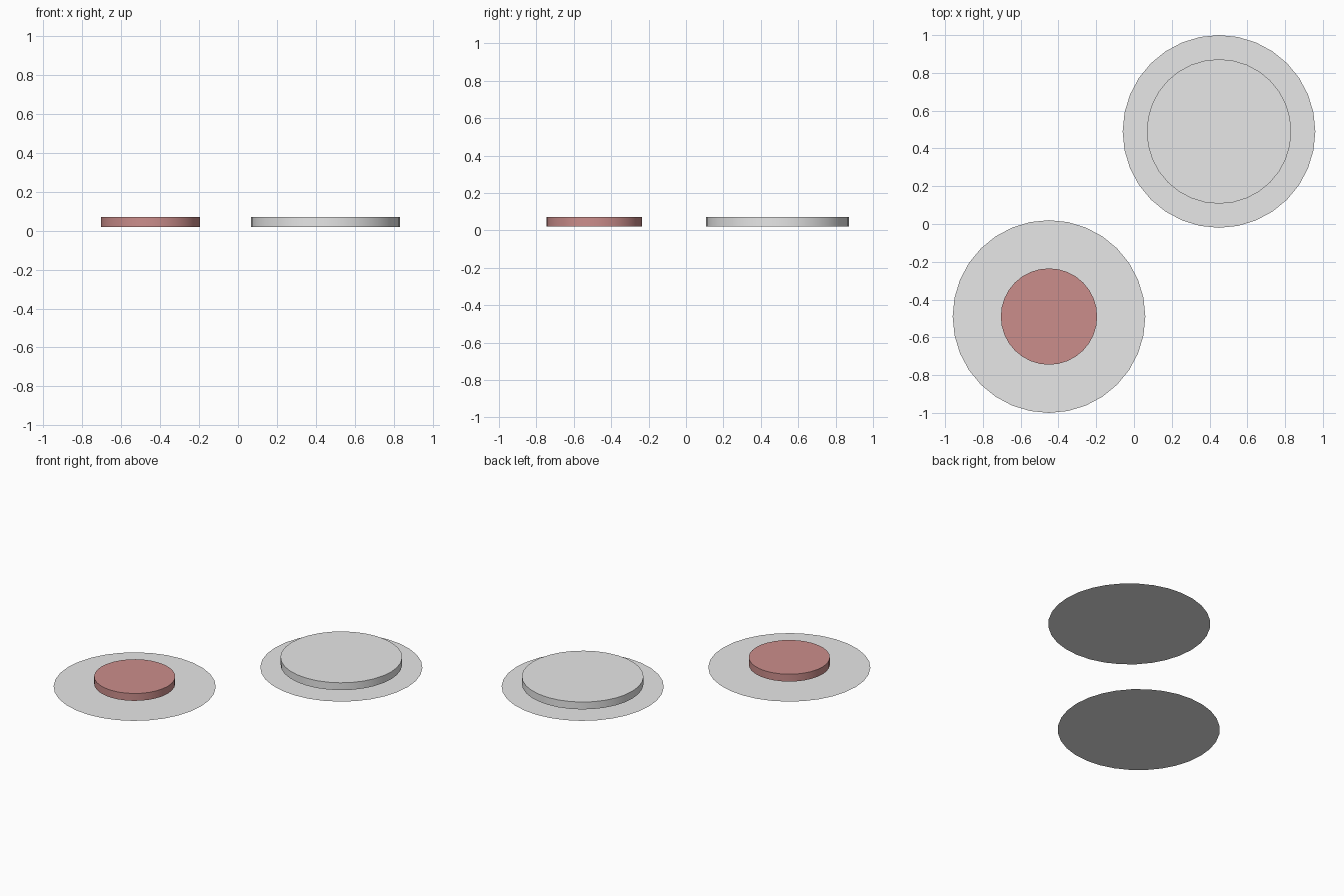
import bpy
import math

if "Cube" in bpy.data.objects:
    bpy.data.objects.remove(bpy.data.objects["Cube"], do_unlink=True)


def make_material(name, rgb):
    mat = bpy.data.materials.new(name)
    mat.use_nodes = True
    mat.diffuse_color = (*rgb, 1)
    mat.node_tree.nodes["Principled BSDF"].inputs["Base Color"].default_value = (*rgb, 1)
    return mat


grey = make_material("light grey", (0.8, 0.8, 0.8))
red = make_material("dusty red", (0.6, 0.27, 0.26))

BASE_RADIUS = 0.51
DISC_BOTTOM, DISC_TOP = 0.02, 0.071


def base(name, x, y):
    # Paper-thin round sheet on the ground
    bpy.ops.mesh.primitive_circle_add(vertices=32, radius=BASE_RADIUS,
                                      fill_type='NGON', location=(x, y, 0))
    obj = bpy.context.object
    obj.name = name
    obj.data.materials.append(grey)


def disc(name, x, y, radius, mat):
    # Short cylinder hovering just above its base
    bpy.ops.mesh.primitive_cylinder_add(
        vertices=32, radius=radius, depth=DISC_TOP - DISC_BOTTOM,
        location=(x, y, (DISC_BOTTOM + DISC_TOP) / 2))
    obj = bpy.context.object
    obj.name = name
    obj.data.materials.append(mat)
    bpy.ops.object.shade_smooth_by_angle(angle=math.radians(30))


# Front right pair: small red disc
base("front_base", -0.45, -0.49)
disc("small_disc", -0.45, -0.49, BASE_RADIUS * 0.5, red)

# Back left pair: large grey disc
base("back_base", 0.45, 0.49)
disc("large_disc", 0.45, 0.49, BASE_RADIUS * 0.75, grey)
